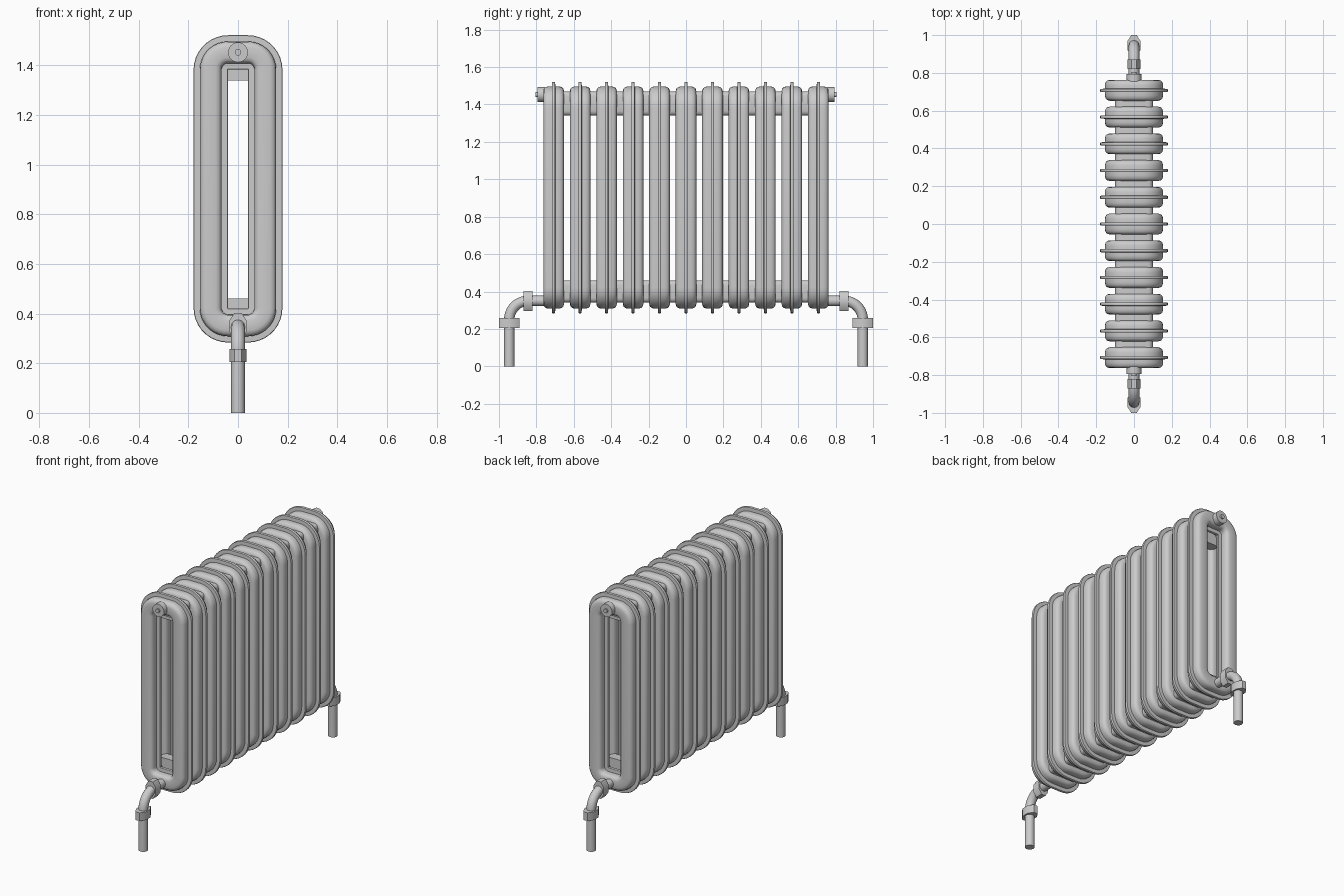
import bpy, bmesh
from math import sin, cos, pi, radians

if "Cube" in bpy.data.objects:
    bpy.data.objects.remove(bpy.data.objects["Cube"])

COUNT, PITCH = 11, 0.1415
Z_LOW, Z_HIGH = 0.3525, 1.4525      # centre lines of the bottom and top tubes
HALF_X, CORNER = 0.11, 0.07


def add_object(name, mesh, loc=(0, 0, 0)):
    ob = bpy.data.objects.new(name, mesh)
    ob.location = loc
    bpy.context.collection.objects.link(ob)
    return ob


def section_mesh():
    """Rounded upright loop: fat tube with a thin fin around and inside it."""
    quarter = [(0.069, 0.005), (0.067, 0.008), (0.044, 0.009), (0.044, 0.027),
               (0.041, 0.042), (0.033, 0.051), (0.020, 0.055)]
    half = quarter + [(-r, y) for r, y in reversed(quarter)]
    profile = half + [(r, -y) for r, y in reversed(half)]
    cx = HALF_X - CORNER
    corners = [(cx, Z_HIGH - CORNER, 0), (-cx, Z_HIGH - CORNER, 90),
               (-cx, Z_LOW + CORNER, 180), (cx, Z_LOW + CORNER, 270)]
    bm = bmesh.new()
    rings = []
    for x, z, start in corners:
        for i in range(10):
            a = radians(start + i * 10)
            rings.append([bm.verts.new((x + (CORNER + r) * cos(a), y,
                                        z + (CORNER + r) * sin(a)))
                          for r, y in profile])
    n = len(profile)
    for k, ring in enumerate(rings):
        nxt = rings[(k + 1) % len(rings)]
        for j in range(n):
            bm.faces.new((ring[j], nxt[j], nxt[(j + 1) % n], ring[(j + 1) % n]))
    bmesh.ops.recalc_face_normals(bm, faces=bm.faces)
    mesh = bpy.data.meshes.new("section")
    bm.to_mesh(mesh)
    bm.free()
    return mesh


def cylinder(name, loc, radius, depth, sides=24, along_y=True, scale=(1, 1, 1), turn=0):
    """Cylinder whose mesh is turned about its own axis, then stretched."""
    bpy.ops.mesh.primitive_cylinder_add(vertices=sides, radius=radius, depth=depth)
    ob = bpy.context.object
    ob.name = name
    ob.rotation_euler = (0, 0, turn)
    bpy.ops.object.transform_apply(rotation=True)
    ob.scale = scale
    bpy.ops.object.transform_apply(scale=True)
    ob.location = loc
    if along_y:
        ob.rotation_euler = (pi / 2, 0, 0)
    return ob


def connector(name, y, z, height):
    """Soft-edged block that joins two neighbouring sections."""
    bpy.ops.mesh.primitive_cube_add(size=1, location=(0, y, z))
    ob = bpy.context.object
    ob.name = name
    ob.scale = (0.20, 0.06, height)
    bpy.ops.object.transform_apply(location=False, rotation=False, scale=True)
    bm = bmesh.new()
    bm.from_mesh(ob.data)
    long_edges = [e for e in bm.edges
                  if abs(e.verts[0].co.y - e.verts[1].co.y) > 0.01]
    bmesh.ops.bevel(bm, geom=long_edges, offset=0.025, segments=3,
                    profile=0.5, affect='EDGES')
    bm.to_mesh(ob.data)
    bm.free()


# Radiator sections
loop = section_mesh()
first = -(COUNT - 1) / 2 * PITCH
for i in range(COUNT):
    add_object(f"section_{i + 1}", loop, (0, first + i * PITCH, 0))

# Connectors between sections
for i in range(COUNT - 1):
    y = first + (i + 0.5) * PITCH
    connector(f"top_connector_{i + 1}", y, 1.405, 0.13)
    connector(f"bottom_connector_{i + 1}", y, 0.40, 0.12)

for s, side in ((-1, "front"), (1, "back")):
    # Top plug with a small bleed pin
    cylinder(f"{side}_plug", (0, s * 0.775, Z_HIGH), 0.04, 0.04)
    cylinder(f"{side}_bleed_pin", (0, s * 0.79, Z_HIGH), 0.013, 0.03, 12)

    # Elbow pipe running down to the floor
    arc = [(0.845 + 0.1 * sin(t * pi / 20), 0.25 + 0.1 * cos(t * pi / 20))
           for t in range(11)]
    path = [(0.74, 0.35)] + arc + [(0.945, 0.0)]
    curve = bpy.data.curves.new(f"{side}_pipe", 'CURVE')
    curve.dimensions = '3D'
    curve.bevel_depth = 0.028
    curve.bevel_resolution = 4
    curve.use_fill_caps = True
    spline = curve.splines.new('POLY')
    spline.points.add(len(path) - 1)
    for p, (y, z) in zip(spline.points, path):
        p.co = (0, s * y, z, 1)
    pipe = add_object(f"{side}_pipe", curve)
    bpy.ops.object.select_all(action='DESELECT')
    pipe.select_set(True)
    bpy.context.view_layer.objects.active = pipe
    bpy.ops.object.convert(target='MESH')

    # Flattened eight-sided pipe nuts
    r = 1 / cos(pi / 8)
    cylinder(f"{side}_level_nut", (0, s * 0.845, 0.35), r, 0.05, 8,
             scale=(0.035, 0.053, 1), turn=pi / 8)
    cylinder(f"{side}_upright_nut", (0, s * 0.945, 0.232), r, 0.052, 8, False,
             scale=(0.035, 0.055, 1), turn=pi / 8)

# Smooth shading with crisp edges
bpy.ops.object.select_all(action='SELECT')
bpy.ops.object.shade_smooth_by_angle(angle=radians(35))
